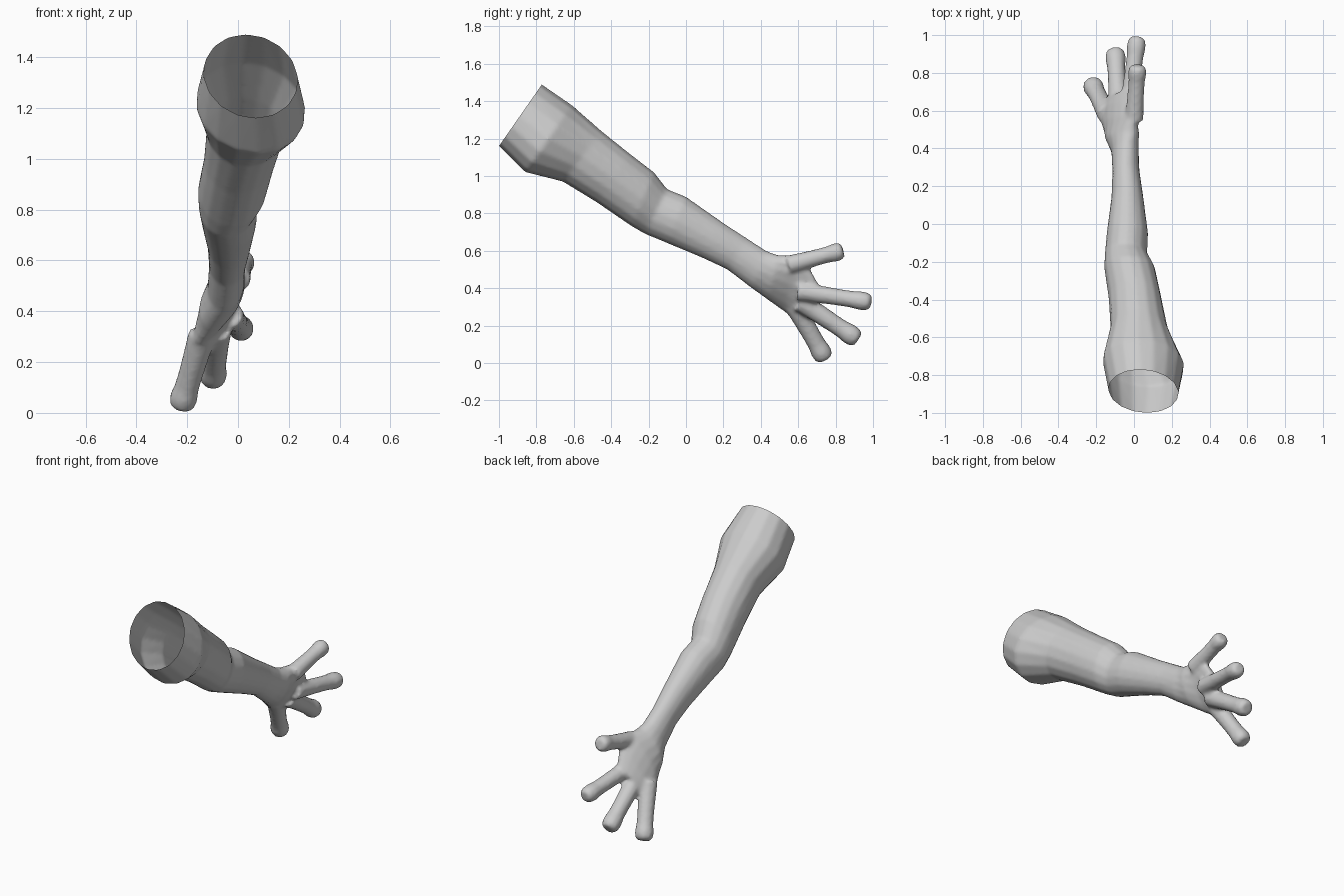
import bpy, bmesh
from math import cos, sin, pi
from mathutils import Vector

cube = bpy.data.objects.get("Cube")
if cube:
    bpy.data.objects.remove(cube, do_unlink=True)

skin = bpy.data.materials.new("plain grey")
skin.use_nodes = True
GREY = (0.6, 0.6, 0.6, 1)
skin.diffuse_color = GREY
skin.node_tree.nodes["Principled BSDF"].inputs["Base Color"].default_value = GREY


def loft(bm, rings):
    """Closed skin over a list of rings with equal point counts."""
    rows = [[bm.verts.new(p) for p in ring] for ring in rings]
    n = len(rows[0])
    for a, b in zip(rows, rows[1:]):
        for i in range(n):
            j = (i + 1) % n
            bm.faces.new((a[i], a[j], b[j], b[i]))
    bm.faces.new(rows[0][::-1])
    bm.faces.new(rows[-1])


def ellipse(centre, u, v, n):
    return [centre + u * cos(2 * pi * i / n) + v * sin(2 * pi * i / n) for i in range(n)]


def arm_ring(top_y, top_z, low_y, low_z, x_min, x_max, lean):
    centre = Vector(((x_min + x_max) / 2, (top_y + low_y) / 2, (top_z + low_z) / 2))
    up = Vector((lean, (top_y - low_y) / 2, (top_z - low_z) / 2))
    return ellipse(centre, up, Vector(((x_max - x_min) / 2, 0, 0)), 16)


def finger(bm, base, tip, radius):
    """Blunt finger with a slight waist and a bulge near the end."""
    base, tip = Vector(base), Vector(tip)
    axis = tip - base
    u = axis.cross(Vector((1, 0, 0))).normalized()
    v = axis.cross(u).normalized()
    shape = [(0, 1.1), (0.3, 1), (0.55, 0.95), (0.72, 0.95), (0.86, 1.08), (0.95, 1), (1, 0.7)]
    loft(bm, [ellipse(base + axis * t, u * radius * s, v * radius * s, 10) for t, s in shape])


# Arm and palm: top y z, underside y z, x range, sideways lean
sections = [
    (-.77, 1.49, -1.0, 1.16, -.135, .235, -.02),
    (-.61, 1.38, -.86, 1.02, -.165, .265, -.03),
    (-.45, 1.24, -.66, .97, -.125, .18, -.01),
    (-.30, 1.12, -.48, .86, -.135, .145, 0),
    (-.17, 1.02, -.29, .73, -.158, .11, 0),
    (-.10, .93, -.22, .69, -.155, .07, 0),
    (0, .89, -.10, .64, -.145, .075, 0),
    (.20, .75, .08, .565, -.12, .05, 0),
    (.33, .665, .22, .50, -.115, .03, 0),
    (.43, .60, .35, .40, -.12, .025, .01),
    (.49, .578, .44, .335, -.145, .02, .04),
    (.58, .575, .53, .27, -.14, -.01, .075),
    (.66, .51, .61, .21, -.14, -.03, .08),
    (.71, .42, .66, .235, -.12, -.03, .05),
]
rings = [arm_ring(*s) for s in sections]
extension = [a + (a - b) * 0.3 for a, b in zip(rings[0], rings[1])]
bm = bmesh.new()
loft(bm, [extension] + rings)

# Thumb and three fingers
finger(bm, (0, .55, .525), (.02, .84, .602), .047)
finger(bm, (-.03, .60, .385), (.018, .99, .325), .048)
finger(bm, (-.08, .61, .33), (-.10, .92, .125), .052)
finger(bm, (-.14, .58, .31), (-.225, .745, .02), .052)
bmesh.ops.recalc_face_normals(bm, faces=bm.faces)
mesh = bpy.data.meshes.new("arm")
bm.to_mesh(mesh)
bm.free()
arm = bpy.data.objects.new("arm", mesh)
bpy.context.collection.objects.link(arm)

# Fuse the parts into one skin and soften the webbing
fuse = arm.modifiers.new("fuse", "REMESH")
fuse.mode = "VOXEL"
fuse.voxel_size = 0.011
soften = arm.modifiers.new("soften", "SMOOTH")
soften.factor = 0.5
soften.iterations = 6
fused = bpy.data.meshes.new_from_object(arm.evaluated_get(bpy.context.evaluated_depsgraph_get()))
arm.modifiers.clear()

# Slice the shoulder end open
bm = bmesh.new()
bm.from_mesh(fused)
ty, tz, ly, lz = sections[0][:4]
bmesh.ops.bisect_plane(bm, geom=bm.verts[:] + bm.edges[:] + bm.faces[:],
                       plane_co=(0, (ty + ly) / 2, (tz + lz) / 2),
                       plane_no=(0, lz - tz, ty - ly), clear_outer=True)
for face in bm.faces:
    face.smooth = True
bm.to_mesh(mesh)
bm.free()
mesh.materials.clear()
mesh.materials.append(skin)
